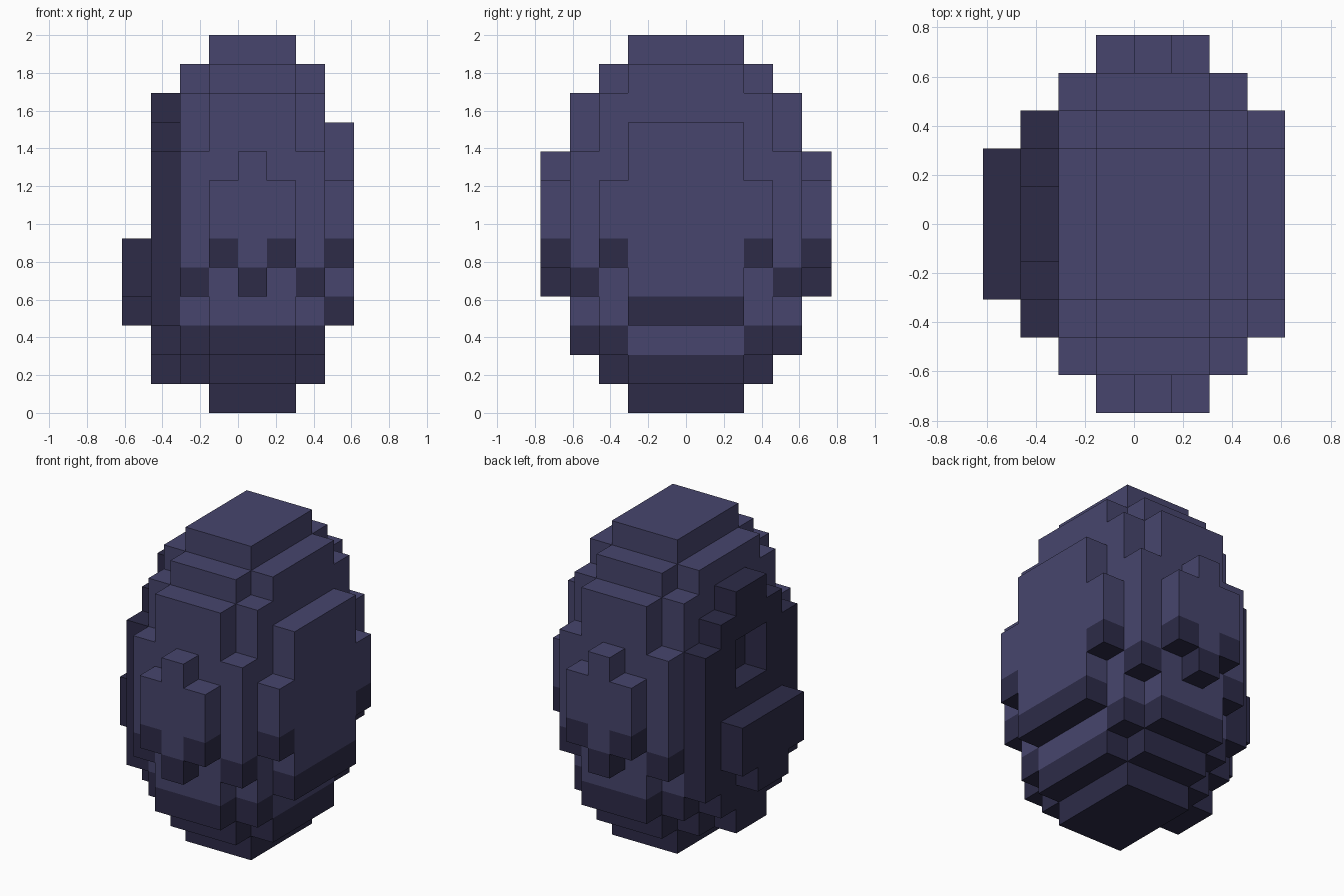
import bpy, bmesh
from mathutils import Vector

old = bpy.data.objects.get("Cube")
if old:
    bpy.data.objects.remove(old, do_unlink=True)

U = 2 / 13  # size of one block


def make_material(name, rgb):
    mat = bpy.data.materials.new(name)
    mat.use_nodes = True
    mat.diffuse_color = (*rgb, 1)
    mat.node_tree.nodes["Principled BSDF"].inputs["Base Color"].default_value = (*rgb, 1)
    return mat


MATERIALS = [make_material("slate_violet", (0.063, 0.060, 0.153)),
             make_material("dark_violet", (0.026, 0.024, 0.064))]

# Height range of each block column, by distance from the centre along y
CORE = [(0, 13), (0, 13), (1, 12), (2, 11)]      # middle three rows
SHOULDER = [(1, 12), (1, 12), (2, 11), (4, 9)]   # outer rows of the body
PLATE = [(3, 10), (3, 10), (5, 8)]
DARK_SLAB = [(1, 11), (2, 10), (3, 9)]
KNOB = [(3, 6), (4, 6)]


def mirrored(rows, profile):
    """Columns for the given x rows, mirrored front to back."""
    return {(x, y): span for x in rows for b, span in enumerate(profile)
            for y in (b, -1 - b)}


def ridge(y):
    """Pointed panel, three blocks wide."""
    return {(-1, y): (5, 8), (0, y): (4, 9), (1, y): (5, 8)}


PARTS = {
    "body": {**mirrored((-1, 0, 1), CORE), **mirrored((-2, 2), SHOULDER)},
    "front_ridge": ridge(-5),
    "back_ridge": ridge(4),
    "left_plate": mirrored((3,), PLATE),
    "right_slab": mirrored((-3,), DARK_SLAB),
    "right_knob": mirrored((-4,), KNOB),
}
ALL_DARK = ("right_slab", "right_knob")


def is_window(x, y, z):
    """Square recess in the dark slab."""
    return x == -3 and y in (-1, 0) and z in (7, 8)


def cells(columns):
    return {(x, y, z) for (x, y), (low, high) in columns.items()
            for z in range(low, high) if not is_window(x, y, z)}


SOLID = set().union(*(cells(c) for c in PARTS.values()))


def build(name, columns):
    """Skin the exposed block sides, with the lowest block of each column dark."""
    bm = bmesh.new()
    for cell in sorted(cells(columns)):
        low = columns[cell[:2]][0]
        for axis in range(3):
            for sign in (-1, 1):
                near = list(cell)
                near[axis] += sign
                if tuple(near) in SOLID:
                    continue
                normal, side, up = Vector(), Vector(), Vector()
                normal[axis] = sign
                side[(axis + 1) % 3] = 1
                up[(axis + 2) % 3] = sign
                middle = Vector(cell) + Vector((0.5, 0.5, 0.5)) + normal / 2
                ring = [middle + (side * s + up * t) / 2
                        for s, t in ((-1, -1), (1, -1), (1, 1), (-1, 1))]
                face = bm.faces.new([bm.verts.new(p * U) for p in ring])
                dark = name in ALL_DARK or cell[2] == low or is_window(*near)
                face.material_index = int(dark)
    bmesh.ops.remove_doubles(bm, verts=bm.verts, dist=0.001)
    bmesh.ops.dissolve_limit(bm, angle_limit=0.01, verts=bm.verts,
                             edges=bm.edges, delimit={"MATERIAL"})
    mesh = bpy.data.meshes.new(name)
    bm.to_mesh(mesh)
    bm.free()
    for mat in MATERIALS:
        mesh.materials.append(mat)
    bpy.context.collection.objects.link(bpy.data.objects.new(name, mesh))


for part, columns in PARTS.items():
    build(part, columns)
